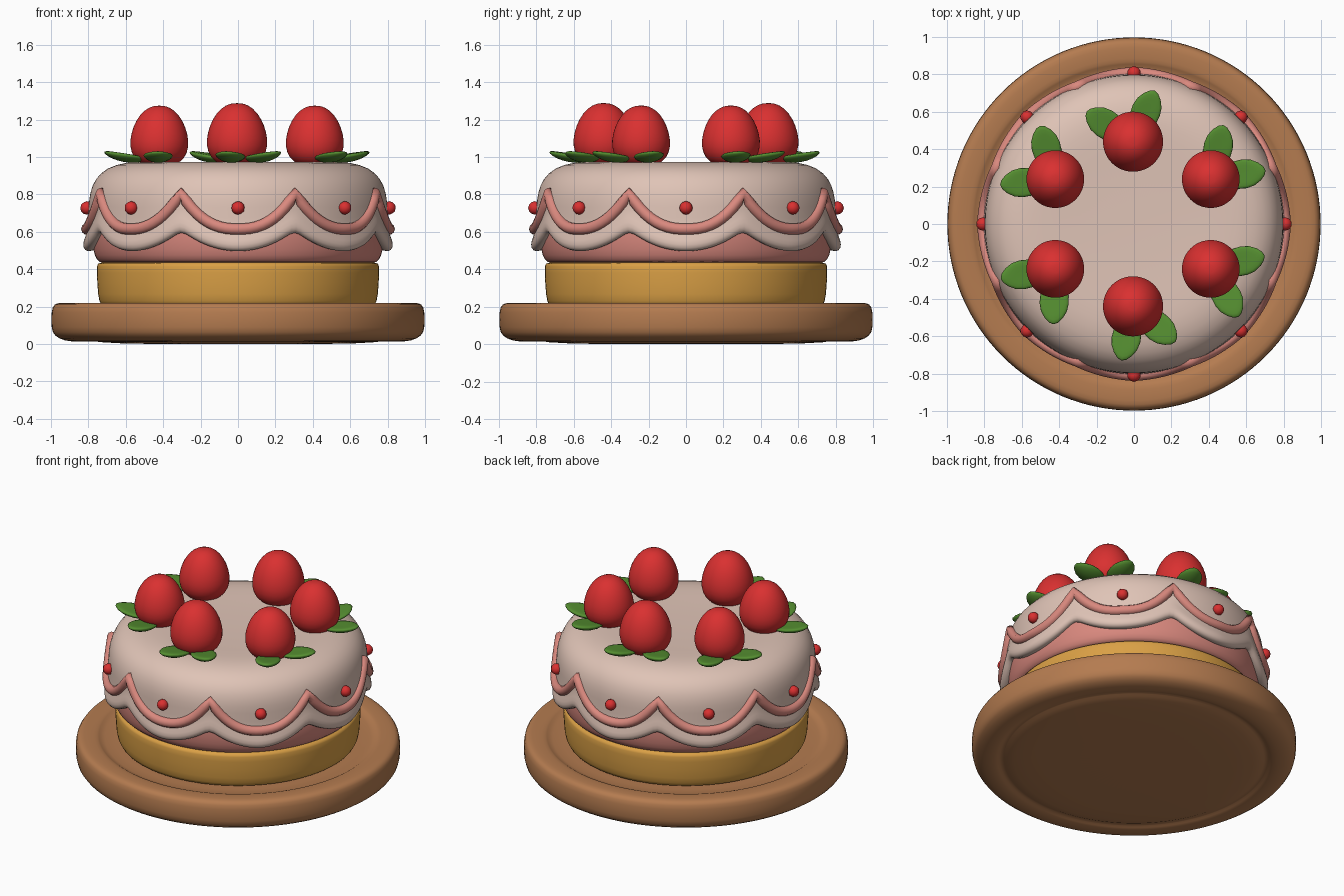
import bpy, bmesh, math
from math import sin, cos, pi, radians
from mathutils import Matrix, Vector

if "Cube" in bpy.data.objects:
    bpy.data.objects.remove(bpy.data.objects["Cube"], do_unlink=True)


def material(name, rgb):
    m = bpy.data.materials.new(name)
    m.use_nodes = True
    m.diffuse_color = (*rgb, 1)
    bsdf = m.node_tree.nodes["Principled BSDF"]
    bsdf.inputs["Base Color"].default_value = (*rgb, 1)
    bsdf.inputs["Roughness"].default_value = 0.7
    return m


wood = material("wood brown", (0.46, 0.20, 0.08))
gold = material("sponge gold", (0.70, 0.35, 0.06))
pink = material("icing pink", (0.70, 0.25, 0.21))
cream = material("icing cream", (0.74, 0.55, 0.47))
red = material("strawberry red", (0.70, 0.03, 0.03))
green = material("leaf green", (0.09, 0.27, 0.03))


def finish(name, bm, mat, subdiv=0):
    bmesh.ops.recalc_face_normals(bm, faces=bm.faces)
    mesh = bpy.data.meshes.new(name)
    bm.to_mesh(mesh)
    bm.free()
    mesh.materials.append(mat)
    for p in mesh.polygons:
        p.use_smooth = True
    obj = bpy.data.objects.new(name, mesh)
    bpy.context.collection.objects.link(obj)
    if subdiv:
        mod = obj.modifiers.new("Smooth", "SUBSURF")
        mod.levels = mod.render_levels = subdiv
    return obj


def lathe(name, profile, mat, sides=64, subdiv=1, center=(0, 0)):
    """Spin a profile round z; profile is a function of the angle."""
    bm = bmesh.new()
    rings = []
    for i in range(sides):
        a = 2 * pi * i / sides
        rings.append([bm.verts.new((center[0] + r * cos(a), center[1] + r * sin(a), z))
                      for r, z in profile(a)])
    for i, ring in enumerate(rings):
        nxt = rings[(i + 1) % sides]
        for j in range(len(ring) - 1):
            bm.faces.new((ring[j], nxt[j], nxt[j + 1], ring[j + 1]))
    bmesh.ops.remove_doubles(bm, verts=bm.verts, dist=1e-5)
    return finish(name, bm, mat, subdiv)


SCALLOPS = 8


def swag(a):
    """0 at the middle of a scallop, 1 at the points between scallops."""
    t = (a * SCALLOPS / (2 * pi) + 0.5) % 1
    return abs(2 * t - 1)


# Board with a raised rim and a foot underneath
board = [(0, 0), (0.5, 0), (0.78, 0.008), (0.80, 0.03), (0.83, 0.03), (0.85, 0.012),
         (0.93, 0.015), (0.985, 0.045), (1.0, 0.08), (1.0, 0.18), (0.985, 0.215),
         (0.95, 0.222), (0.88, 0.22), (0.855, 0.215), (0.84, 0.195), (0.7, 0.195), (0, 0.195)]
lathe("board", lambda a: board, wood)

# Sponge and the pink layer above it
sponge = [(0, 0.19), (0.7, 0.19), (0.735, 0.205), (0.75, 0.25), (0.757, 0.40),
          (0.755, 0.435), (0.72, 0.44), (0, 0.44)]
lathe("sponge", lambda a: sponge, gold)
layer = [(0, 0.43), (0.70, 0.43), (0.745, 0.435), (0.768, 0.47), (0.782, 0.54),
         (0.782, 0.66), (0.75, 0.70), (0, 0.70)]
lathe("pink_layer", lambda a: layer, pink)


# Cream icing with a scalloped lower edge
def icing_profile(a):
    s = swag(a)
    edge = 0.495 + 0.11 * s ** 2
    lip = 0.83 - 0.015 * s
    return [(0, 0.965), (0.3, 0.967), (0.5, 0.977), (0.6, 0.972), (0.7, 0.945),
            (0.765, 0.885), (0.792, 0.81), (0.80, 0.74), (0.80, edge + 0.11),
            (lip, edge + 0.055), (lip, edge + 0.015), (lip - 0.025, edge - 0.005),
            (0.76, edge + 0.01), (0.72, edge + 0.04)]


lathe("icing", icing_profile, cream, sides=96)

# Piped garland following the scallops
curve = bpy.data.curves.new("piping", "CURVE")
curve.dimensions = "3D"
curve.bevel_depth = 0.031
curve.bevel_resolution = 3
STEPS = 160
spline = curve.splines.new("POLY")
spline.points.add(STEPS - 1)
spline.use_cyclic_u = True
spline.use_smooth = True
for i, p in enumerate(spline.points):
    a = 2 * pi * i / STEPS
    s = swag(a)
    r = 0.808 - 0.015 * s
    p.co = (r * cos(a), r * sin(a), 0.615 + 0.19 * s ** 2.4, 1)
curve.materials.append(pink)
bpy.context.collection.objects.link(bpy.data.objects.new("piping", curve))

# Small red beads above each scallop
for k in range(SCALLOPS):
    a = 2 * pi * k / SCALLOPS
    bm = bmesh.new()
    bmesh.ops.create_icosphere(bm, subdivisions=2, radius=0.036,
                               matrix=Matrix.Translation((0.808 * cos(a), 0.808 * sin(a), 0.728)))
    finish(f"bead_{k + 1}", bm, red)


# Strawberry leaf: pointed, slightly cupped, tilted up at the tip
def leaf(name, x, y, angle):
    bm = bmesh.new()
    bmesh.ops.create_uvsphere(bm, u_segments=16, v_segments=10, radius=1)
    for v in bm.verts:
        u, w, h = v.co
        w *= 1 - 0.25 * u * abs(u)
        v.co = Vector((0.115 * u, 0.078 * w, 0.022 * h + 0.014 * w * w + 0.012 * u * u))
    bm.transform(Matrix.Translation((x, y, 0.995)) @ Matrix.Rotation(angle, 4, "Z")
                 @ Matrix.Translation((0.185, 0, 0)) @ Matrix.Rotation(-0.17, 4, "Y"))
    finish(name, bm, green)


# Strawberries in a ring, each with two leaves pointing outward
berry = [(0, 0.955), (0.09, 0.955), (0.145, 0.995), (0.167, 1.06), (0.16, 1.13),
         (0.133, 1.205), (0.085, 1.265), (0.035, 1.287), (0, 1.288)]
leaf_angles = [(77, 9), (147, 67), (186, 106), (190, 268), (258, 320), (300, 14)]
for k, pair in enumerate(leaf_angles):
    a = radians(30 + 60 * k)
    r = 0.44 if k % 3 == 1 else 0.48
    x, y = r * cos(a) - 0.005, r * sin(a)
    size = 1.0 if k % 3 == 1 else 0.96
    shape = [(pr * size, 0.955 + (pz - 0.955) * size) for pr, pz in berry]
    lathe(f"strawberry_{k + 1}", lambda _, s=shape: s, red, sides=24, center=(x, y))
    for side, deg in zip("ab", pair):
        leaf(f"leaf_{k + 1}{side}", x, y, radians(deg))
